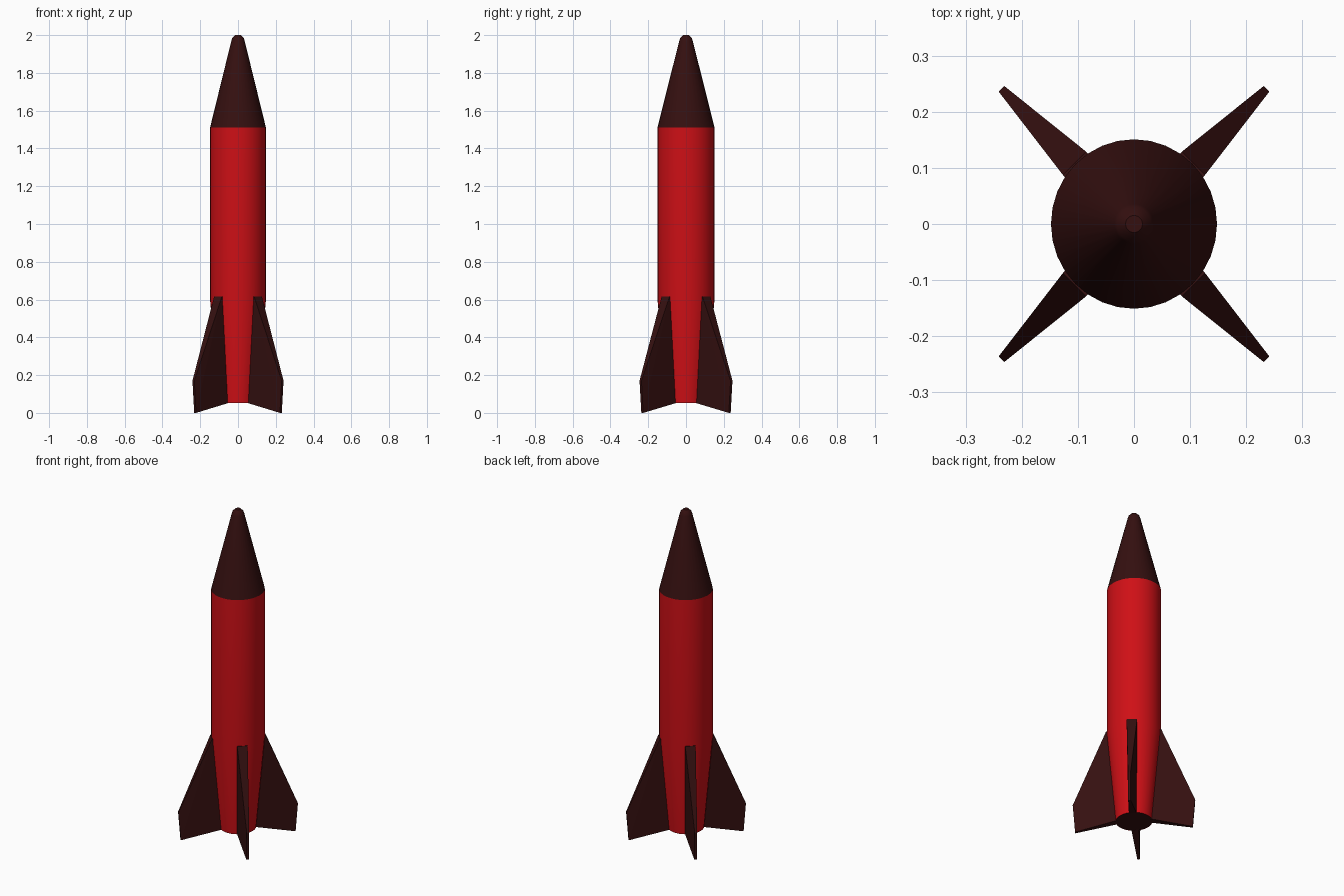
import bpy, bmesh
from math import sin, cos, pi, radians

if "Cube" in bpy.data.objects:
    bpy.data.objects.remove(bpy.data.objects["Cube"])

SIDES = 32
Y_STRETCH = 1.02


def material(name, rgb):
    m = bpy.data.materials.new(name)
    m.diffuse_color = (*rgb, 1)
    m.use_nodes = True
    m.node_tree.nodes["Principled BSDF"].inputs["Base Color"].default_value = m.diffuse_color
    return m


red = material("red_paint", (0.62, 0.005, 0.008))
dark = material("dark_paint", (0.035, 0.005, 0.005))


def finish(name, bm, mat, smooth):
    bmesh.ops.recalc_face_normals(bm, faces=bm.faces)
    me = bpy.data.meshes.new(name)
    bm.to_mesh(me)
    bm.free()
    ob = bpy.data.objects.new(name, me)
    bpy.context.collection.objects.link(ob)
    me.materials.append(mat)
    if smooth:
        bpy.ops.object.select_all(action='DESELECT')
        ob.select_set(True)
        bpy.context.view_layer.objects.active = ob
        bpy.ops.object.shade_smooth_by_angle(angle=radians(30))
    return ob


def lathe(name, profile, mat, cap_bottom=False, cap_top=False):
    """Revolve (radius, height) points around z."""
    bm = bmesh.new()
    rings = [[bm.verts.new((r * cos(2 * pi * i / SIDES),
                            r * sin(2 * pi * i / SIDES) * Y_STRETCH, z))
              for i in range(SIDES)] for r, z in profile]
    for a, b in zip(rings, rings[1:]):
        for i in range(SIDES):
            j = (i + 1) % SIDES
            bm.faces.new((a[i], a[j], b[j], b[i]))
    if cap_bottom:
        bm.faces.new(rings[0])
    if cap_top:
        bm.faces.new(rings[-1])
    return finish(name, bm, mat, True)


def fin(name, angle):
    # (radius, height, half thickness) around the fin outline
    outline = [(0.09, 0.053, 0.021), (0.321, 0.0, 0.007),
               (0.334, 0.17, 0.007), (0.150, 0.615, 0.029),
               (0.13, 0.615, 0.029)]
    bm = bmesh.new()
    left, right = [], []
    for r, z, t in outline:
        for side, row in ((1, left), (-1, right)):
            x = r * cos(angle) - side * t * sin(angle)
            y = r * sin(angle) + side * t * cos(angle)
            row.append(bm.verts.new((x, y * Y_STRETCH, z)))
    bm.faces.new(left)
    bm.faces.new(right)
    for i in range(len(outline)):
        j = (i + 1) % len(outline)
        bm.faces.new((left[i], left[j], right[j], right[i]))
    bmesh.ops.triangulate(bm, faces=bm.faces)
    return finish(name, bm, dark, False)


# Tube with tapered tail
body = lathe("body", [(0.100, 0.053), (0.148, 0.60), (0.148, 1.51)], red)

# Flat dark underside
lathe("tail_opening", [(0.02, 0.054), (0.0995, 0.054)], dark, cap_bottom=True)

# Nose cone with blunt tip
lathe("nose_cone", [(0.148, 1.51), (0.035, 1.97), (0.030, 1.985), (0.015, 2.0)],
      dark, cap_top=True)

# Four diagonal fins
for k in range(4):
    fin(f"fin_{k + 1}", pi / 4 + k * pi / 2)
